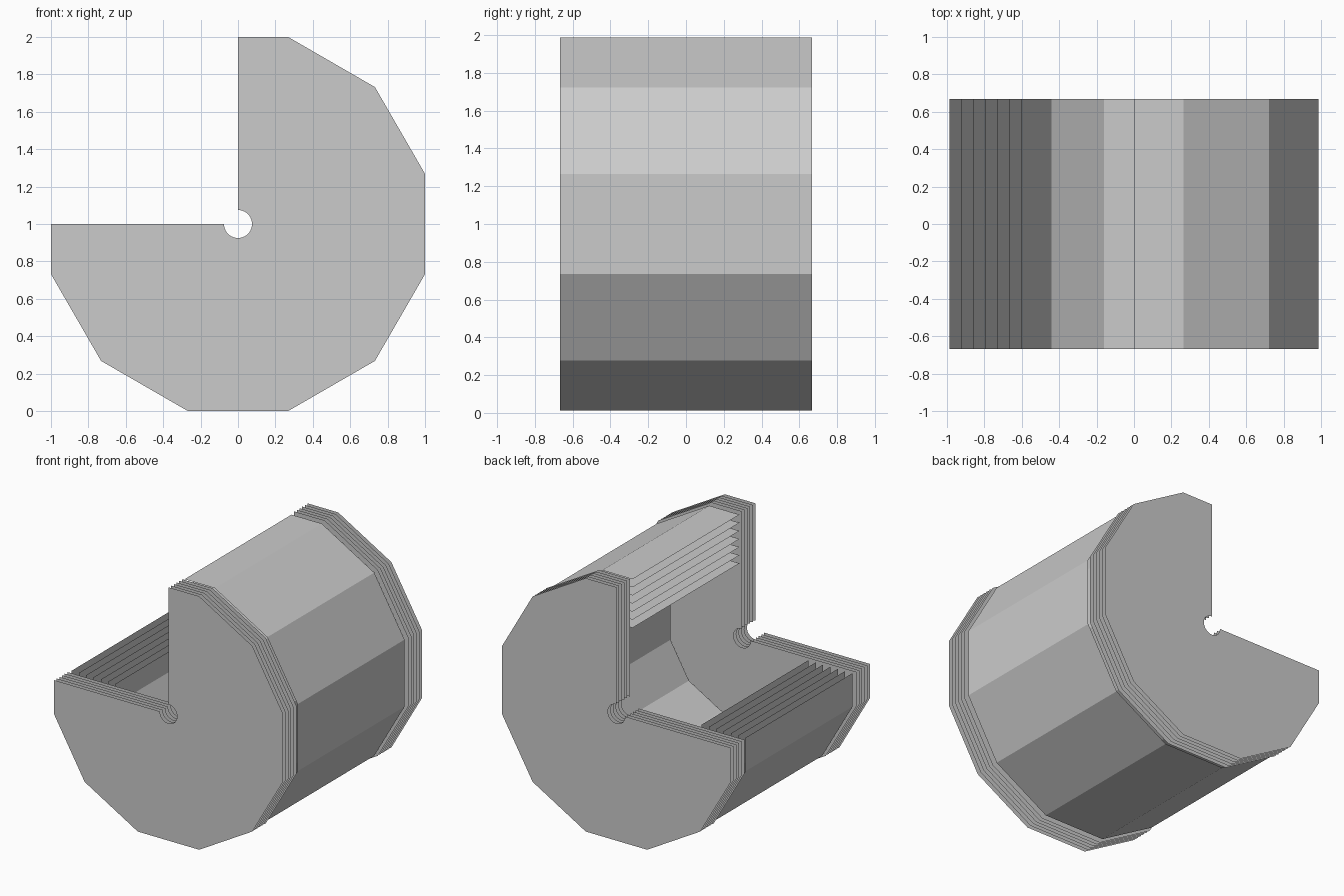
import bpy
from math import sin, cos, pi, radians

if "Cube" in bpy.data.objects:
    bpy.data.objects.remove(bpy.data.objects["Cube"])

CENTRE_Z = 1.0
START, END = -180, 90          # three-quarter sweep; upper left quadrant is open
HALF_WIDTH = 0.667


def polar(r, deg):
    a = radians(deg)
    return r * cos(a), CENTRE_Z + r * sin(a)


def twelve_sided_path(apothem):
    """Open 12-sided outline, cut off flush at both ends of the sweep."""
    r = apothem / cos(pi / 12)
    return ([polar(apothem, START)]
            + [polar(r, a) for a in range(START + 15, END, 30)]
            + [polar(apothem, END)])


def make_object(name, verts, faces):
    mesh = bpy.data.meshes.new(name)
    mesh.from_pydata(verts, [], faces)
    mesh.update()
    obj = bpy.data.objects.new(name, mesh)
    bpy.context.collection.objects.link(obj)
    return obj


# Nested sheets wrapped around the drum
def make_sheet(name, apothem):
    path = twelve_sided_path(apothem)
    n = len(path)
    verts = [(x, y, z) for y in (-HALF_WIDTH, HALF_WIDTH) for x, z in path]
    faces = [(i, i + 1, n + i + 1, n + i) for i in range(n - 1)]
    make_object(name, verts, faces)


for i in range(7):
    make_sheet(f"drum_sheet_{i + 1}", 0.987 - 0.064 * i)


# Thin end plates with a round axle notch, stacked at both ends
def make_plate(name, y, flip):
    outline = twelve_sided_path(1.0)
    outline += [polar(0.075, a) for a in range(END, START - 1, -10)]
    order = list(range(len(outline)))
    if flip:
        order.reverse()
    make_object(name, [(x, y, z) for x, z in outline], [order])


for i in range(6):
    y = 0.70 + i / 30
    make_plate(f"front_plate_{i + 1}", -y, False)
    make_plate(f"back_plate_{i + 1}", y, True)
